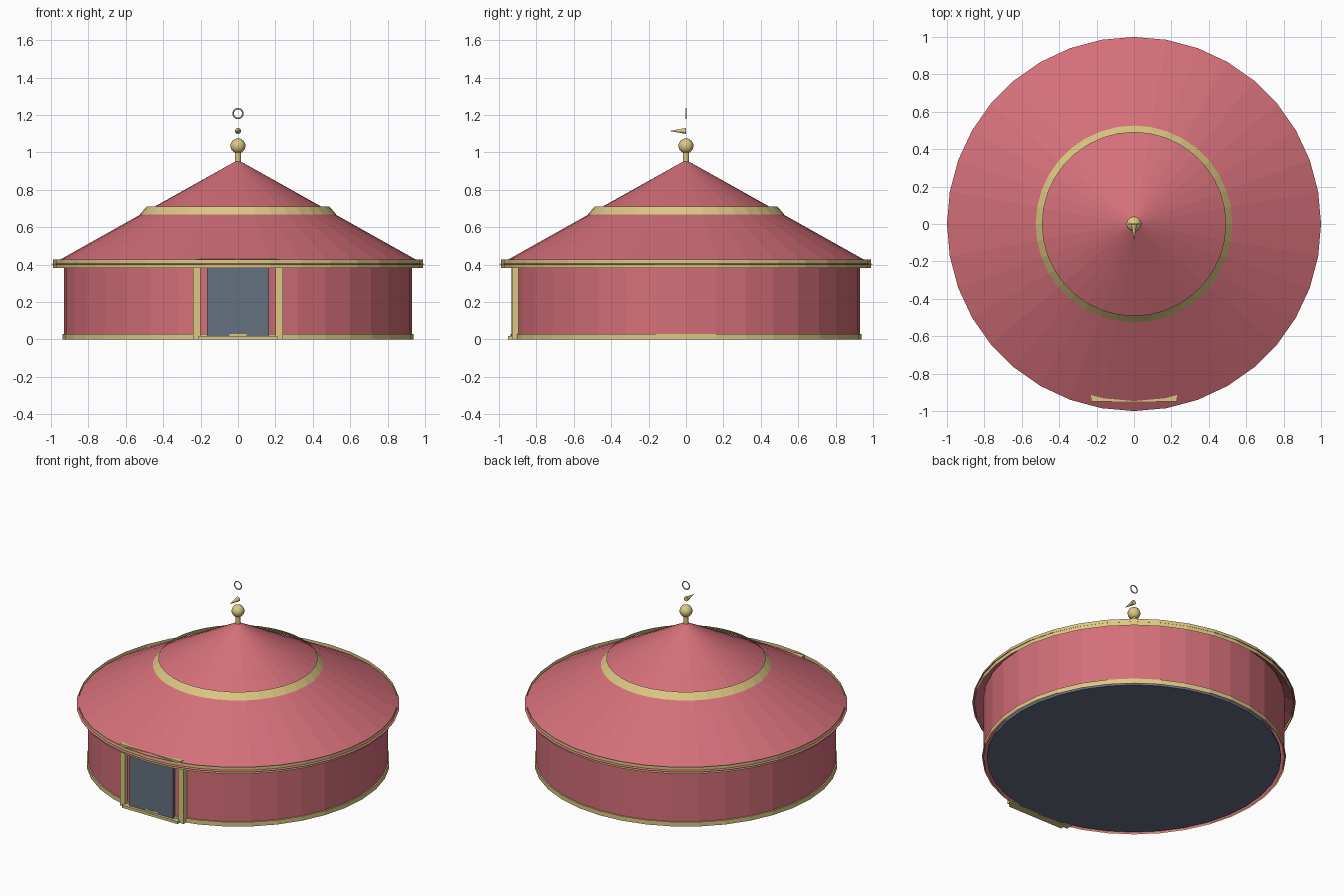
import bpy, bmesh
from math import pi, cos, sin

cube = bpy.data.objects.get("Cube")
if cube:
    bpy.data.objects.remove(cube, do_unlink=True)

SIDES = 36


def material(name, rgb):
    m = bpy.data.materials.new(name)
    m.use_nodes = True
    m.diffuse_color = (*rgb, 1)
    m.node_tree.nodes["Principled BSDF"].inputs["Base Color"].default_value = (*rgb, 1)
    return m


RED = material("rose_red", (0.66, 0.16, 0.19))
GOLD = material("pale_gold", (0.72, 0.58, 0.23))
SLATE = material("slate_blue", (0.13, 0.165, 0.22))


def lathe(name, profile, mat, sides=SIDES):
    """Turn (radius, height) points, listed bottom to top, around z."""
    bm = bmesh.new()
    rings = []
    for r, z in profile:
        if r == 0:
            rings.append([bm.verts.new((0, 0, z))] * sides)
        else:
            rings.append([bm.verts.new((r * cos(2 * pi * i / sides),
                                        r * sin(2 * pi * i / sides), z))
                          for i in range(sides)])
    for low, high in zip(rings, rings[1:]):
        for i in range(sides):
            j = (i + 1) % sides
            corners = dict.fromkeys((low[i], low[j], high[j], high[i]))
            bm.faces.new(list(corners))
    mesh = bpy.data.meshes.new(name)
    bm.to_mesh(mesh)
    bm.free()
    mesh.materials.append(mat)
    ob = bpy.data.objects.new(name, mesh)
    bpy.context.collection.objects.link(ob)
    return ob


def box(name, x, y, z, mat):
    """Box from (min, max) pairs."""
    bpy.ops.mesh.primitive_cube_add(size=1)
    ob = bpy.context.object
    ob.name = name
    ob.location = [(a + b) / 2 for a, b in (x, y, z)]
    ob.scale = [b - a for a, b in (x, y, z)]
    ob.data.materials.append(mat)
    return ob


def finish(name, mat, smooth=True):
    ob = bpy.context.object
    ob.name = name
    ob.data.materials.append(mat)
    if smooth:
        bpy.ops.object.shade_smooth_by_angle()
    return ob


# Floor, wall and base trim
lathe("floor", [(0, 0), (0.91, 0), (0.91, 0.02), (0, 0.02)], SLATE)
lathe("wall", [(0.93, 0), (0.93, 0.43)], RED)
lathe("base_trim", [(0.938, 0), (0.938, 0.03), (0.93, 0.03)], GOLD)

# Open cone roof with eave band and sloping middle band
lathe("roof", [(1, 0.40), (0, 0.96)], RED)
lathe("eave_band", [(0.988, 0.382), (0.988, 0.428)], GOLD)
lathe("roof_band", [(0.526, 0.668), (0.49, 0.71)], GOLD)

# Doorway
box("door", (-0.165, 0.165), (-0.934, -0.90), (0.015, 0.39), SLATE)
box("threshold", (-0.21, 0.21), (-0.952, -0.90), (0, 0.018), GOLD)
box("lintel", (-0.23, 0.23), (-0.95, -0.90), (0.387, 0.43), GOLD)
for side, s in (("left", 1), ("right", -1)):
    box(side + "_door_post", sorted((s * 0.2, s * 0.24)), (-0.93, -0.88), (0, 0.39), GOLD)

# Finial: neck, ball, pointer and ring
lathe("finial_neck", [(0.017, 0.94), (0.017, 1.01)], GOLD, 12)
bpy.ops.mesh.primitive_uv_sphere_add(segments=20, ring_count=12, radius=0.04,
                                     location=(0, 0, 1.035))
finish("finial_ball", GOLD)
bpy.ops.mesh.primitive_cone_add(vertices=12, radius1=0.016, depth=0.088,
                                location=(0, -0.044, 1.115), rotation=(pi / 2, 0, 0))
finish("finial_pointer", GOLD, smooth=False)
bpy.ops.mesh.primitive_torus_add(major_segments=24, minor_segments=6, major_radius=0.026,
                                 minor_radius=0.004, location=(0, 0, 1.208),
                                 rotation=(pi / 2, 0, 0))
finish("finial_ring", GOLD)
